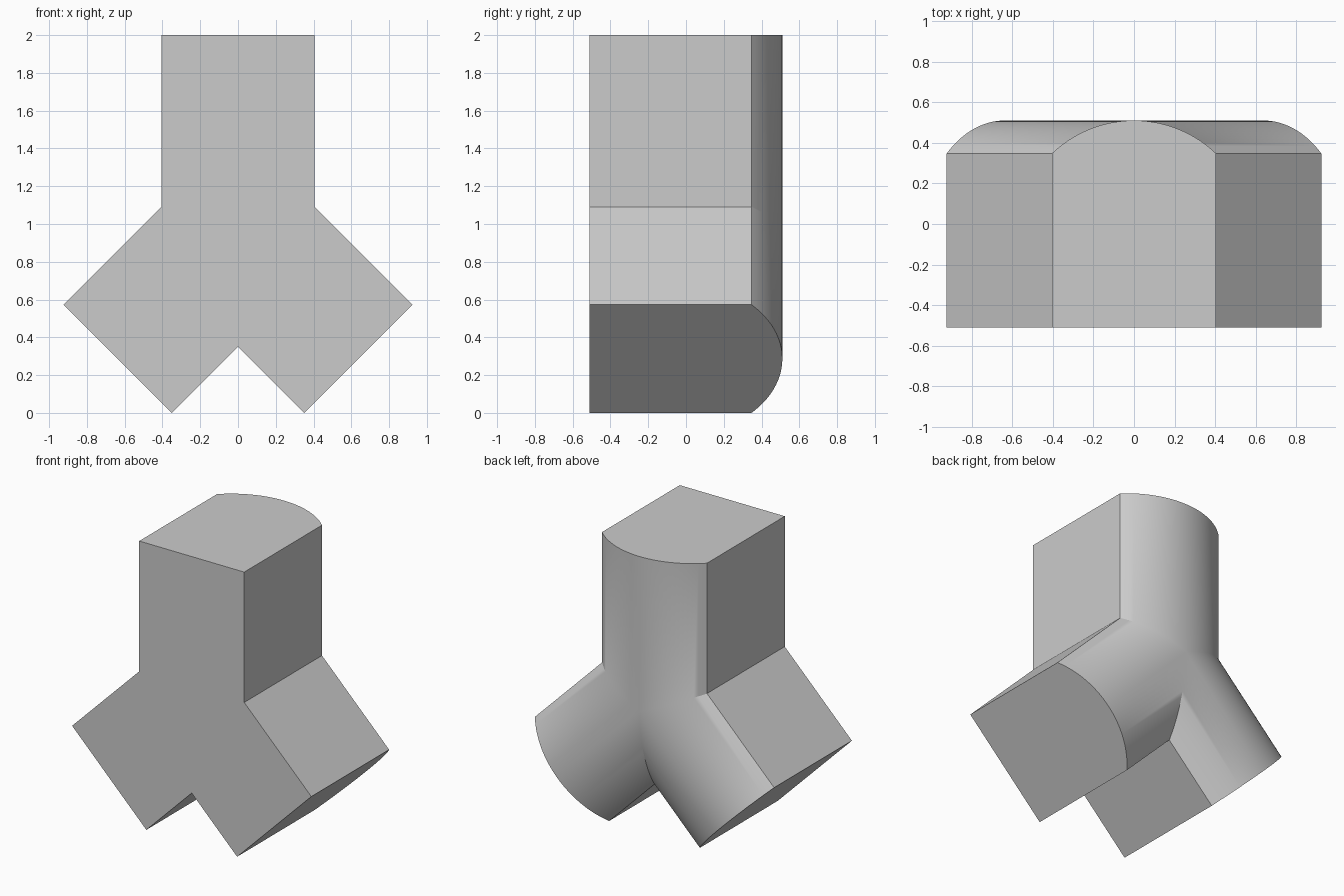
import bpy, bmesh
from math import sin, cos, tan, asin, radians
from mathutils import Vector

if "Cube" in bpy.data.objects:
    bpy.data.objects.remove(bpy.data.objects["Cube"])

HALF, FRONT, EDGE, CREST = 0.405, -0.51, 0.347, 0.51   # arm cross-section
HUB = Vector((0, 0, 0.923))                            # where the arm axes meet
SEGS = 32

# Cross-section (u across the arm, y depth): flat front and sides, arched back
sag = CREST - EDGE
R = (HALF ** 2 + sag ** 2) / (2 * sag)
half_angle = asin(HALF / R)
arch = []
for i in range(SEGS + 1):
    a = half_angle * (1 - 2 * i / SEGS)
    arch.append((R * sin(a), CREST - R + R * cos(a)))
profile = [(-HALF, FRONT), (0, FRONT), (HALF, FRONT)] + arch

bm = bmesh.new()


def add_arm(angle, length, gap_right, gap_left):
    """Extrude the section outward from the hub, mitred against its neighbours."""
    a = radians(angle)
    axis = Vector((cos(a), 0, sin(a)))
    across = Vector((sin(a), 0, -cos(a)))
    inner, outer = [], []
    for u, y in profile:
        start = abs(u) / tan(radians(gap_right if u > 0 else gap_left) / 2)
        base = HUB + across * u + Vector((0, y, 0))
        inner.append(bm.verts.new(base + axis * start))
        outer.append(bm.verts.new(base + axis * length))
    n = len(profile)
    for i in range(n):
        j = (i + 1) % n
        bm.faces.new((inner[i], inner[j], outer[j], outer[i]))
    bm.faces.new(outer)


# Upright arm and the two slanted legs
add_arm(90, 2 - HUB.z, 135, 135)
leg = (HUB.z - HALF * sin(radians(45))) / sin(radians(45))
add_arm(-45, leg, 90, 135)
add_arm(-135, leg, 135, 90)

# Weld the mitres and merge the flat front into one face
bmesh.ops.remove_doubles(bm, verts=bm.verts[:], dist=1e-4)
bmesh.ops.recalc_face_normals(bm, faces=bm.faces[:])
front = [f for f in bm.faces if f.normal.y < -0.99]
bmesh.ops.dissolve_faces(bm, faces=front, use_verts=True)

mesh = bpy.data.meshes.new("three_way_joint")
bm.to_mesh(mesh)
bm.free()
obj = bpy.data.objects.new("three_way_joint", mesh)
bpy.context.collection.objects.link(obj)
bpy.context.view_layer.objects.active = obj
obj.select_set(True)
bpy.ops.object.shade_smooth_by_angle(angle=radians(25))
